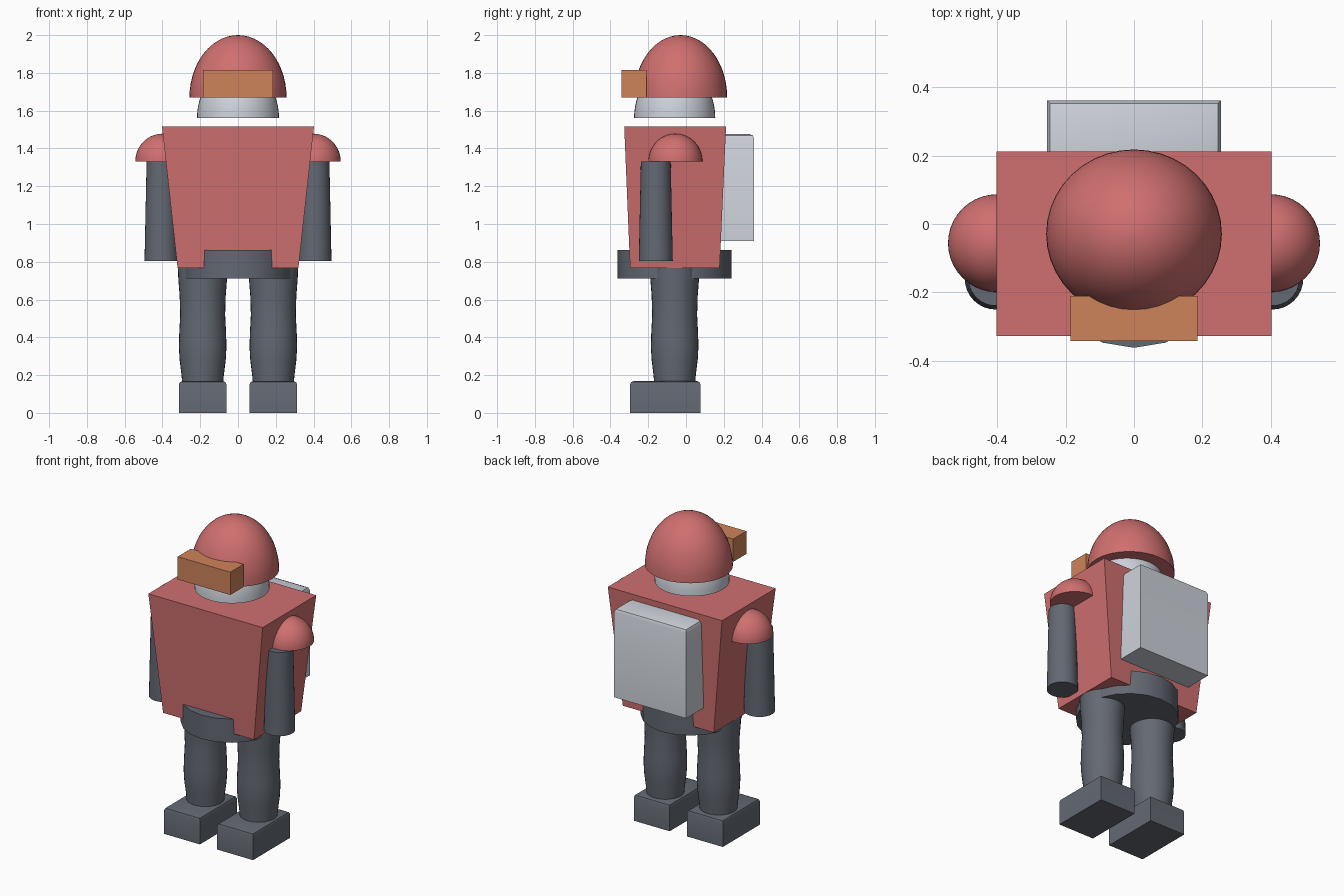
import bpy, bmesh, math

cube = bpy.data.objects.get("Cube")
if cube:
    bpy.data.objects.remove(cube, do_unlink=True)


def material(name, rgb):
    m = bpy.data.materials.new(name)
    m.use_nodes = True
    m.diffuse_color = (*rgb, 1)
    m.node_tree.nodes["Principled BSDF"].inputs["Base Color"].default_value = (*rgb, 1)
    return m


RED = material("soft red", (0.63, 0.16, 0.16))
GREY = material("slate grey", (0.125, 0.14, 0.17))
WHITE = material("pale grey", (0.61, 0.64, 0.70))
ORANGE = material("orange", (0.62, 0.23, 0.10))


def finish(name, bm, mat, smooth=True):
    bmesh.ops.recalc_face_normals(bm, faces=bm.faces)
    mesh = bpy.data.meshes.new(name)
    bm.to_mesh(mesh)
    bm.free()
    mesh.materials.append(mat)
    ob = bpy.data.objects.new(name, mesh)
    bpy.context.collection.objects.link(ob)
    if smooth:
        bpy.ops.object.select_all(action='DESELECT')
        ob.select_set(True)
        bpy.context.view_layer.objects.active = ob
        bpy.ops.object.shade_smooth_by_angle(angle=math.radians(40))
    return ob


def lathe(name, mat, x, y, profile, sides=32, sx=1, sy=1):
    """Closed solid of revolution from (radius, z) pairs, bottom to top."""
    bm = bmesh.new()
    rings = []
    for r, z in profile:
        angles = [math.tau * i / sides for i in range(sides)]
        rings.append([bm.verts.new((x + r * sx * math.cos(a), y + r * sy * math.sin(a), z))
                      for a in angles])
    for low, high in zip(rings, rings[1:]):
        for i in range(sides):
            j = (i + 1) % sides
            bm.faces.new((low[i], low[j], high[j], high[i]))
    bm.faces.new(rings[0][::-1])
    bm.faces.new(rings[-1])
    bmesh.ops.remove_doubles(bm, verts=bm.verts, dist=1e-5)
    return finish(name, bm, mat)


def dome(name, mat, x, y, z, rx, ry, height):
    steps = 14
    arc = [math.pi / 2 * i / steps for i in range(steps)] + [math.pi / 2 - 0.004]
    profile = [(math.cos(a), z + height * math.sin(a)) for a in arc]
    return lathe(name, mat, x, y, profile, 40, rx, ry)


def block(name, mat, xs, ys, zs, bevel=0):
    """Box between limits, with optionally softened top edges."""
    bm = bmesh.new()
    bmesh.ops.create_cube(bm, size=1)
    for v in bm.verts:
        v.co = [lim[int(c > 0)] for c, lim in zip(v.co, (xs, ys, zs))]
    if bevel:
        top = [e for e in bm.edges if all(v.co.z > zs[1] - 1e-4 for v in e.verts)]
        bmesh.ops.bevel(bm, geom=top, offset=bevel, segments=2, profile=0.5,
                        affect='EDGES')
    return finish(name, bm, mat, bevel > 0)


# Head, helmet and visor
dome("head", WHITE, 0, -0.06, 1.56, 0.217, 0.215, 0.28)
dome("helmet", RED, 0, -0.029, 1.67, 0.257, 0.247, 0.33)
block("visor", ORANGE, (-0.185, 0.185), (-0.342, -0.21), (1.67, 1.815))

# Torso, narrowing to the hips
bm = bmesh.new()
bmesh.ops.create_cube(bm, size=1)
for v in bm.verts:
    up = v.co.z > 0
    half_x = 0.402 if up else 0.32
    y_lim = (-0.327, 0.212) if up else (-0.296, 0.178)
    v.co = (math.copysign(half_x, v.co.x), y_lim[int(v.co.y > 0)], 1.515 if up else 0.768)
finish("torso", bm, RED, False)

# Waist ring and backpack
lathe("waist", GREY, 0, -0.06, [(0.302, 0.712), (0.302, 0.863)], 20, 0.97)
block("backpack", WHITE, (-0.254, 0.254), (0.1, 0.361), (0.91, 1.477), 0.027)

# Limbs, mirrored left and right
leg_profile = [(0.108, 0.15), (0.112, 0.2), (0.122, 0.28), (0.126, 0.35), (0.124, 0.42),
               (0.119, 0.52), (0.122, 0.62), (0.129, 0.71), (0.133, 0.8)]
for side, s in (("left", 1), ("right", -1)):
    dome(side + "_shoulder", RED, s * 0.4, -0.056, 1.33, 0.144, 0.143, 0.148)
    lathe(side + "_arm", GREY, s * 0.405, -0.16, [(0.09, 0.803), (0.079, 1.33)])
    lathe(side + "_leg", GREY, s * 0.187, -0.06, leg_profile)
    block(side + "_foot", GREY, (s * 0.187 - 0.126, s * 0.187 + 0.126),
          (-0.296, 0.077), (0, 0.168), 0.018)
